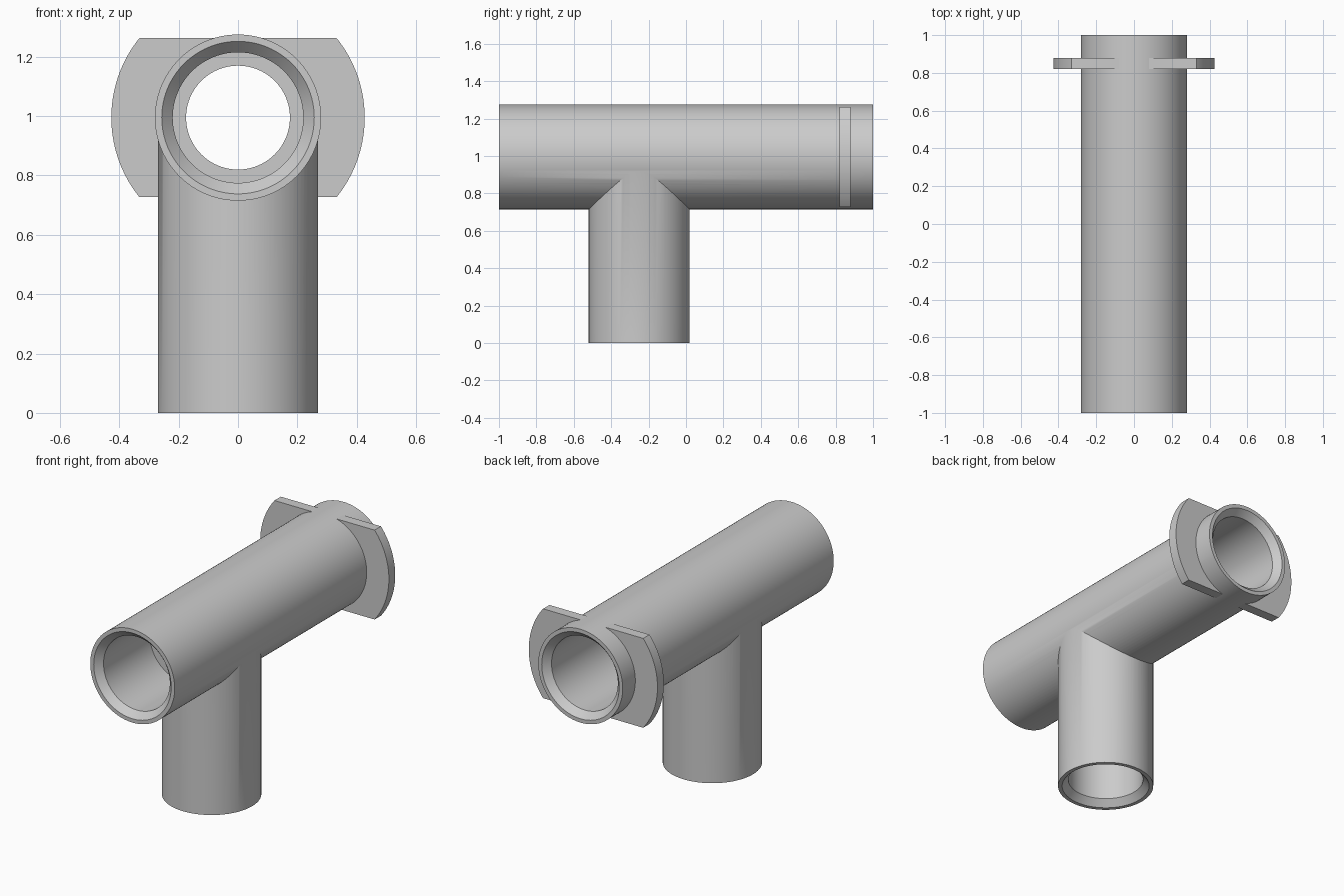
import bpy, bmesh, math
from mathutils import Matrix, Vector

cube = bpy.data.objects.get("Cube")
if cube:
    bpy.data.objects.remove(cube, do_unlink=True)

SEGMENTS = 96
AXIS_Z = 0.995      # height of the main pipe's axis
BRANCH_Y = -0.25    # position of the branch pipe's axis

grey = bpy.data.materials.new("plain grey")
grey.use_nodes = True
colour = (0.6, 0.6, 0.6, 1)
grey.diffuse_color = colour
grey.node_tree.nodes["Principled BSDF"].inputs["Base Color"].default_value = colour

ALONG_Y = Matrix.Translation((0, 0, AXIS_Z)) @ Matrix.Rotation(-math.pi / 2, 4, "X")
ALONG_Z = Matrix.Translation((0, BRANCH_Y, 0))


def finish_mesh(bm, name, matrix):
    bmesh.ops.recalc_face_normals(bm, faces=bm.faces)
    bm.transform(matrix)
    mesh = bpy.data.meshes.new(name)
    bm.to_mesh(mesh)
    bm.free()
    mesh.materials.append(grey)
    obj = bpy.data.objects.new(name, mesh)
    bpy.context.collection.objects.link(obj)
    return obj


def turned(name, profile, matrix):
    """Closed solid turned about its axis from (radius, distance) points."""
    bm = bmesh.new()
    rings = []
    for r, h in profile:
        rings.append([bm.verts.new((r * math.cos(a), r * math.sin(a), h))
                      for a in (2 * math.pi * i / SEGMENTS for i in range(SEGMENTS))])
    for low, high in zip(rings, rings[1:]):
        for i in range(SEGMENTS):
            j = (i + 1) % SEGMENTS
            bm.faces.new((low[i], low[j], high[j], high[i]))
    bm.faces.new(rings[0])
    bm.faces.new(rings[-1])
    return finish_mesh(bm, name, matrix)


def combine(target, tool, operation):
    """Apply a boolean and remove its tool."""
    mod = target.modifiers.new("combine", "BOOLEAN")
    mod.operation = operation
    mod.solver = "EXACT"
    mod.object = tool
    bpy.context.view_layer.objects.active = target
    bpy.ops.object.modifier_apply(modifier=mod.name)
    bpy.data.objects.remove(tool, do_unlink=True)


# Outer tee: main pipe joined to the downward branch
pipe = turned("pipe_tee", [(0.28, -1), (0.28, 1)], ALONG_Y)
branch = turned("branch_pipe", [(0.27, 0), (0.27, AXIS_Z)], ALONG_Z)
combine(pipe, branch, "UNION")

# Main bore: chamfered mouths, sockets and a narrower middle
main_bore = turned("main_bore", [
    (0.257, -1.1), (0.257, -1), (0.22, -0.96), (0.22, -0.52), (0.175, -0.52),
    (0.175, 0.02), (0.22, 0.02), (0.22, 0.96), (0.257, 1), (0.257, 1.1)], ALONG_Y)
combine(pipe, main_bore, "DIFFERENCE")

# Branch bore: the same socket, opening into the main bore
branch_bore = turned("branch_bore", [
    (0.247, -0.1), (0.247, 0), (0.212, 0.04), (0.212, 0.715),
    (0.17, 0.715), (0.17, AXIS_Z)], ALONG_Z)
combine(pipe, branch_bore, "DIFFERENCE")

# Flange: disc trimmed flat above and below, with its hole inside the pipe wall
flange = turned("flange", [(0.427, 0.82), (0.427, 0.88)], ALONG_Y)
bm = bmesh.new()
bm.from_mesh(flange.data)
for side in (-1, 1):
    cut = bmesh.ops.bisect_plane(
        bm, geom=bm.verts[:] + bm.edges[:] + bm.faces[:],
        plane_co=Vector((0, 0, AXIS_Z + side * 0.268)),
        plane_no=Vector((0, 0, side)), clear_outer=True)
    edges = [e for e in cut["geom_cut"] if isinstance(e, bmesh.types.BMEdge)]
    bmesh.ops.holes_fill(bm, edges=[e for e in bm.edges if e.is_boundary], sides=0)
bmesh.ops.recalc_face_normals(bm, faces=bm.faces)
bm.to_mesh(flange.data)
bm.free()
flange_hole = turned("flange_hole", [(0.25, 0.7), (0.25, 0.95)], ALONG_Y)
combine(flange, flange_hole, "DIFFERENCE")

# Smooth round walls, sharp rims
for obj in (pipe, flange):
    bpy.ops.object.select_all(action="DESELECT")
    obj.select_set(True)
    bpy.context.view_layer.objects.active = obj
    bpy.ops.object.shade_smooth_by_angle(angle=math.radians(30))
